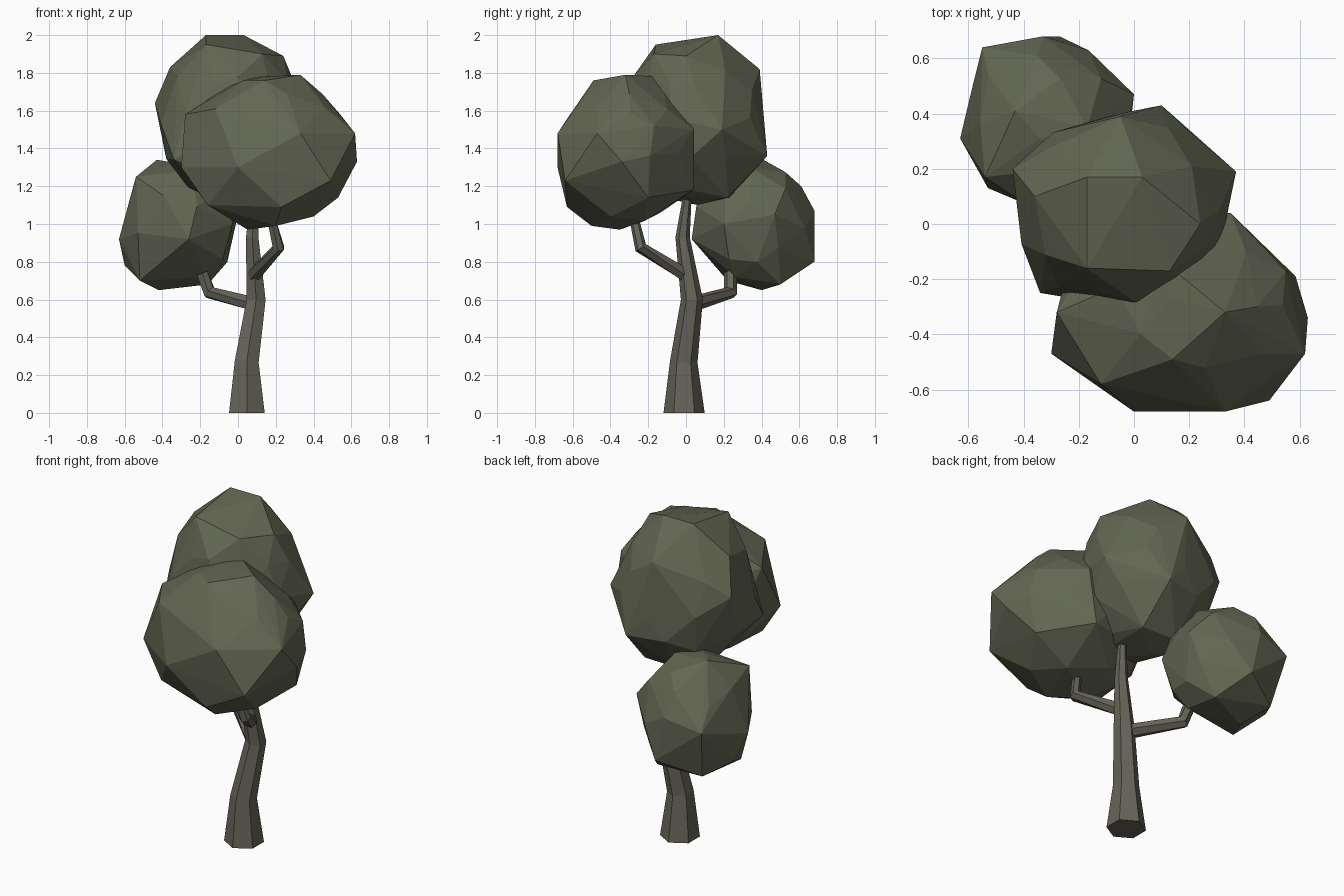
import bpy, bmesh, math, random
from mathutils import Vector

if "Cube" in bpy.data.objects:
    bpy.data.objects.remove(bpy.data.objects["Cube"])


def material(name, rgb):
    m = bpy.data.materials.new(name)
    m.diffuse_color = (*rgb, 1)
    m.use_nodes = True
    m.node_tree.nodes["Principled BSDF"].inputs["Base Color"].default_value = m.diffuse_color
    return m


BARK = material("bark", (0.135, 0.125, 0.1))
LEAF = material("leaf", (0.125, 0.135, 0.085))


def finish(bm, name, mat):
    bmesh.ops.recalc_face_normals(bm, faces=bm.faces)
    me = bpy.data.meshes.new(name)
    bm.to_mesh(me)
    bm.free()
    me.materials.append(mat)
    ob = bpy.data.objects.new(name, me)
    bpy.context.collection.objects.link(ob)
    return ob


def limb(name, path, first_dir=None, sides=6):
    """Tapered six-sided tube through (x, y, z, radius) points."""
    bm = bmesh.new()
    pts = [Vector(p[:3]) for p in path]
    rings = []
    for i, p in enumerate(pts):
        a = (p - pts[i - 1]).normalized() if i else Vector()
        b = (pts[i + 1] - p).normalized() if i < len(pts) - 1 else Vector()
        t = (a + b).normalized()
        if i == 0 and first_dir:
            t = Vector(first_dir)
        u = (Vector((0, 1, 0)) - t * t.y).normalized()
        v = t.cross(u)
        angles = [2 * math.pi * k / sides for k in range(sides)]
        rings.append([bm.verts.new(p + path[i][3] * (u * math.cos(q) + v * math.sin(q)))
                      for q in angles])
    for r, s in zip(rings, rings[1:]):
        for k in range(sides):
            n = (k + 1) % sides
            bm.faces.new((r[k], r[n], s[n], s[k]))
    bm.faces.new(rings[0])
    bm.faces.new(rings[-1])
    return finish(bm, name, BARK)


def clump(name, low, high, corners, seed):
    """Irregular faceted ball filling a box, with its main corners placed."""
    rng = random.Random(seed)
    low, high = Vector(low), Vector(high)
    mid, half = (low + high) / 2, (high - low) / 2
    bm = bmesh.new()
    bmesh.ops.create_icosphere(bm, subdivisions=2, radius=1)
    pts = []
    for v in bm.verts:
        d = (v.co + Vector([rng.uniform(-0.14, 0.14) for _ in range(3)])).normalized()
        pts.append(mid + d * half * rng.uniform(0.97, 1.02))
    bm.free()
    # main corners replace the random points around them
    corners = [Vector(c) for c in corners]
    pts = [p for p in pts if min((p - c).length for c in corners) > 0.13]
    # clean facets
    bm = bmesh.new()
    for p in pts + corners:
        bm.verts.new(p)
    bmesh.ops.convex_hull(bm, input=bm.verts)
    loose = [v for v in bm.verts if not v.link_faces]
    bmesh.ops.delete(bm, geom=loose, context='VERTS')
    return finish(bm, name, LEAF)


# Trunk and two side branches
limb("trunk", [(0.047, -0.01, 0, 0.109), (0.046, -0.012, 0.27, 0.073),
               (0.096, 0.031, 0.6, 0.058), (0.075, -0.018, 0.93, 0.038),
               (0.09, 0.005, 1.13, 0.024)], first_dir=(0, 0, 1))
limb("back_branch", [(0.09, 0.03, 0.575, 0.042), (-0.15, 0.235, 0.637, 0.037),
                     (-0.19, 0.235, 0.74, 0.034)])
limb("front_branch", [(0.085, 0.0, 0.73, 0.041), (0.215, -0.24, 0.875, 0.033),
                      (0.175, -0.275, 1.03, 0.025)])

# Three leaf clumps
clump("top_foliage", (-0.43, -0.31, 1.1), (0.35, 0.42, 1.98),
      [(-0.44, 0.2, 1.64), (0.37, 0.19, 1.5), (0.1, 0.43, 1.36), (-0.17, 0.17, 2.0),
       (0.03, 0.17, 2.0), (-0.05, 0.39, 1.82), (-0.34, -0.25, 1.34), (-0.1, 0.23, 1.14),
       (0.24, 0.0, 1.89), (-0.17, -0.16, 1.95), (0.13, -0.17, 1.9), (-0.36, 0.1, 1.83),
       (0.0, -0.28, 1.78), (0.14, -0.29, 1.45), (0.12, 0.22, 1.14), (0.1, -0.22, 1.16)], 3)
clump("front_foliage", (-0.29, -0.67, 0.98), (0.61, 0.04, 1.78),
      [(0.33, -0.32, 1.79), (0.63, -0.34, 1.33), (0.62, -0.47, 1.48), (0.33, -0.68, 1.48),
       (0.0, -0.68, 1.3), (-0.12, -0.58, 1.61), (0.49, -0.64, 1.23), (0.4, -0.4, 1.04),
       (0.05, -0.35, 0.97), (-0.16, -0.5, 1.1), (-0.3, -0.47, 1.3), (-0.28, -0.32, 1.58),
       (0.23, -0.63, 1.09), (0.35, 0.04, 1.5), (0.3, 0.04, 1.18), (0.55, -0.17, 1.52),
       (0.1, -0.13, 1.78), (0.53, -0.2, 1.14), (0.2, -0.5, 0.99), (0.14, -0.49, 1.76)], 8)
clump("back_foliage", (-0.62, 0.03, 0.66), (0.0, 0.67, 1.33),
      [(-0.63, 0.31, 0.92), (-0.55, 0.64, 1.02), (-0.33, 0.68, 1.07), (-0.27, 0.68, 0.8),
       (-0.43, 0.41, 1.34), (-0.52, 0.22, 0.7), (-0.6, 0.4, 0.78), (-0.42, 0.4, 0.65),
       (0.0, 0.47, 1.05), (-0.54, 0.17, 1.25), (-0.35, 0.61, 1.2), (-0.5, 0.56, 0.72),
       (-0.16, 0.5, 0.68), (-0.26, 0.03, 0.92), (-0.03, 0.2, 1.0)], 5)
